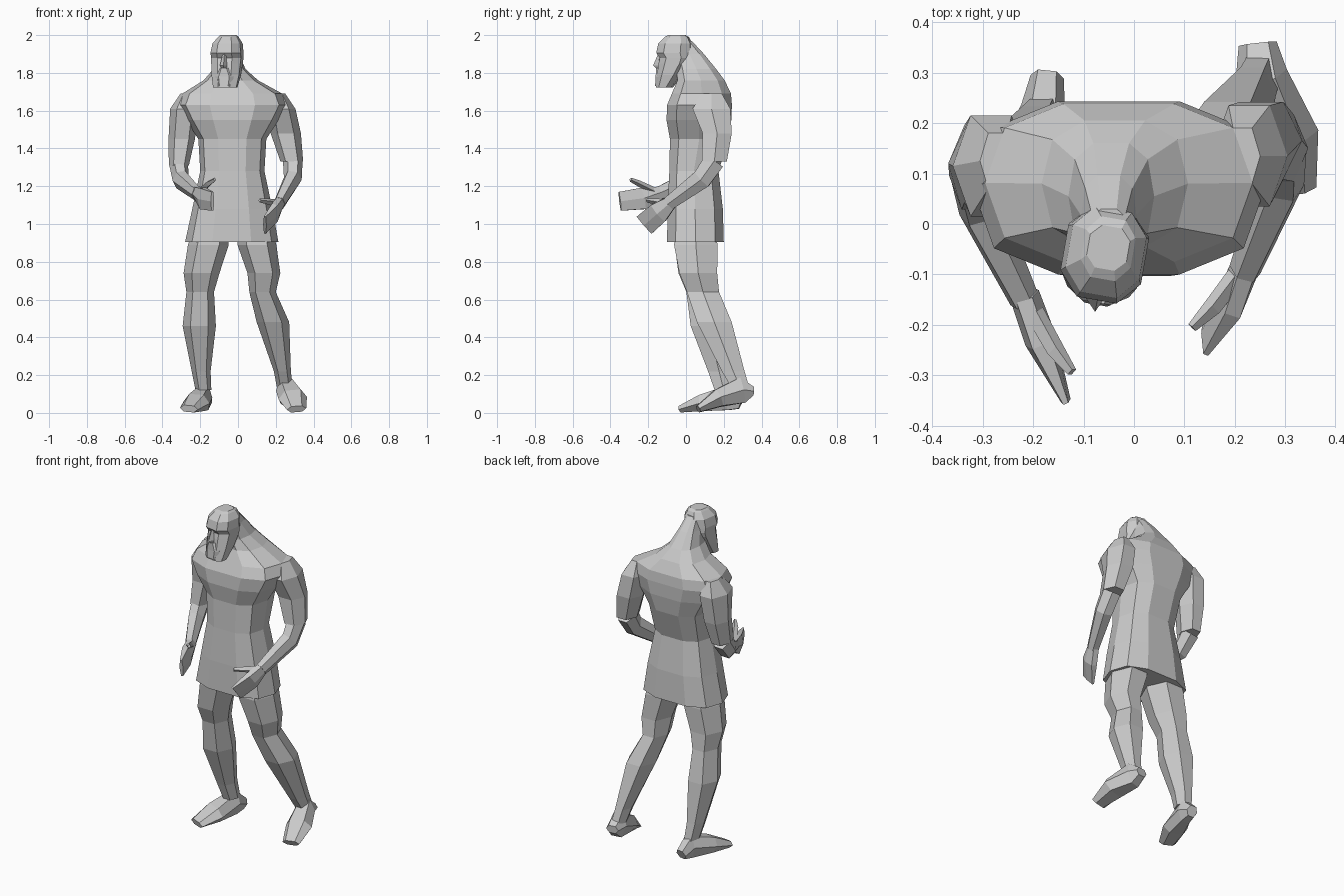
import bpy, bmesh
from math import sin, cos, pi, radians
from mathutils import Vector

X, Y, Z = Vector((1, 0, 0)), Vector((0, 1, 0)), Vector((0, 0, 1))


def ring(center, a, b, u, v, n, power=1.0, phase=0.0):
    """Rounded polygon whose half extents are exactly a along u and b along v."""
    pts = []
    for i in range(n):
        t = phase + 2 * pi * i / n
        s, c = sin(t), cos(t)
        s = abs(s) ** power * (1 if s > 0 else -1)
        c = abs(c) ** power * (1 if c > 0 else -1)
        pts.append((c, s))
    mx = max(abs(p[0]) for p in pts)
    my = max(abs(p[1]) for p in pts)
    return [Vector(center) + u * (a * p[0] / mx) + v * (b * p[1] / my) for p in pts]


def loft(name, rings):
    bm = bmesh.new()
    rows = [[bm.verts.new(p) for p in r] for r in rings]
    n = len(rows[0])
    for lo, hi in zip(rows, rows[1:]):
        for i in range(n):
            j = (i + 1) % n
            bm.faces.new((lo[i], lo[j], hi[j], hi[i]))
    bm.faces.new(rows[0])
    bm.faces.new(rows[-1])
    bmesh.ops.recalc_face_normals(bm, faces=bm.faces)
    me = bpy.data.meshes.new(name)
    bm.to_mesh(me)
    bm.free()
    ob = bpy.data.objects.new(name, me)
    bpy.context.collection.objects.link(ob)
    return ob


def stack(name, sections, n, power, yaw=0.0):
    """Horizontal rings: z, centre x, half width, front y, back y."""
    u = Vector((cos(yaw), sin(yaw), 0))
    v = Vector((-sin(yaw), cos(yaw), 0))
    out = []
    for z, cx, hx, y0, y1 in sections:
        mid = (y0 + y1) / 2
        # shift the ring so the whole stack turns about y = -0.06
        c = (cx - sin(yaw) * (mid + 0.06), mid, z)
        out.append(ring(c, hx, (y1 - y0) / 2, u, v, n, power, pi / 2 + pi / n))
    return loft(name, out)


def limb(name, sections, n=6, flat=False, power=0.9, phase=0.0):
    """Rings x, y, z, half width, half depth, following the path or kept level."""
    cs = [Vector(s[:3]) for s in sections]
    out = []
    for i, s in enumerate(sections):
        if flat:
            u, v = X, Y
        else:
            t = (cs[min(i + 1, len(cs) - 1)] - cs[max(i - 1, 0)]).normalized()
            u = (X - t * X.dot(t)).normalized()
            v = t.cross(u)
        out.append(ring(cs[i], s[3], s[4], u, v, n, power, phase))
    return loft(name, out)


# Tunic with chest, shoulders and sloping neck in one skin
stack("tunic_and_neck", [
    (0.905, -0.033, 0.247, -0.10, 0.20),
    (1.08, -0.03, 0.212, -0.098, 0.195),
    (1.28, -0.03, 0.17, -0.088, 0.172),
    (1.45, -0.03, 0.18, -0.085, 0.225),
    (1.55, -0.03, 0.245, -0.103, 0.24),
    (1.63, -0.03, 0.29, -0.10, 0.243),
    (1.69, -0.03, 0.265, -0.075, 0.238),
    (1.76, -0.038, 0.145, -0.045, 0.205),
    (1.82, -0.045, 0.085, -0.05, 0.16),
    (1.90, -0.05, 0.055, -0.06, 0.095),
    (1.97, -0.05, 0.038, -0.07, 0.03)], 10, 0.75)

# Head, beard and nose, turned slightly
yaw = radians(-10)
stack("head", [
    (1.722, -0.058, 0.062, -0.155, -0.075),
    (1.79, -0.058, 0.074, -0.148, -0.02),
    (1.85, -0.058, 0.078, -0.14, 0.02),
    (1.88, -0.058, 0.08, -0.133, 0.03),
    (1.905, -0.058, 0.081, -0.152, 0.03),
    (1.955, -0.056, 0.074, -0.142, 0.03),
    (1.99, -0.053, 0.05, -0.11, 0.012),
    (2.00, -0.053, 0.04, -0.09, -0.005)], 8, 0.8, yaw)
limb("nose", [
    (-0.072, -0.138, 1.90, 0.009, 0.010),
    (-0.077, -0.146, 1.84, 0.019, 0.028),
    (-0.075, -0.142, 1.825, 0.014, 0.018)], 4, True)
stack("moustache", [
    (1.73, -0.058, 0.04, -0.160, -0.12),
    (1.78, -0.058, 0.05, -0.156, -0.12),
    (1.825, -0.058, 0.025, -0.156, -0.12)], 6, 0.8, yaw)

# Arms (level rings above the elbow, path-following below), hands and thumbs
arms = {
    "left": (
        [(-0.27, 0.125, 1.69, 0.035, 0.055), (-0.283, 0.115, 1.61, 0.076, 0.10),
         (-0.298, 0.12, 1.45, 0.07, 0.077), (-0.313, 0.095, 1.31, 0.053, 0.066)],
        [(-0.315, 0.10, 1.32, 0.05, 0.055), (-0.303, 0.03, 1.235, 0.045, 0.05),
         (-0.217, -0.15, 1.16, 0.03, 0.033)],
        [(-0.217, -0.14, 1.165, 0.03, 0.033), (-0.185, -0.23, 1.135, 0.032, 0.057),
         (-0.135, -0.35, 1.12, 0.01, 0.05)],
        [(-0.20, -0.17, 1.175, 0.02, 0.02), (-0.155, -0.25, 1.215, 0.018, 0.016),
         (-0.123, -0.293, 1.235, 0.01, 0.011)]),
    "right": (
        [(0.215, 0.135, 1.69, 0.035, 0.055), (0.228, 0.135, 1.61, 0.076, 0.10),
         (0.253, 0.165, 1.48, 0.08, 0.077), (0.285, 0.15, 1.33, 0.06, 0.066)],
        [(0.290, 0.15, 1.335, 0.052, 0.055), (0.290, 0.085, 1.24, 0.048, 0.052),
         (0.22, -0.09, 1.11, 0.032, 0.036)],
        [(0.222, -0.08, 1.115, 0.03, 0.034), (0.195, -0.145, 1.06, 0.03, 0.057),
         (0.142, -0.22, 0.995, 0.01, 0.06)],
        [(0.205, -0.10, 1.11, 0.02, 0.02), (0.155, -0.165, 1.12, 0.018, 0.016),
         (0.115, -0.205, 1.125, 0.01, 0.011)]),
}
for side, (upper, fore, hand, thumb) in arms.items():
    limb(side + "_upper_arm", upper, 6, True)
    limb(side + "_forearm", fore)
    limb(side + "_hand", hand)
    limb(side + "_thumb", thumb, 4)

# Legs in a mid-step pose, with shoes
legs = {
    "left": (
        [(-0.145, 0.05, 0.98, 0.09, 0.10), (-0.157, 0.052, 0.89, 0.108, 0.112),
         (-0.193, 0.06, 0.74, 0.095, 0.10), (-0.20, 0.085, 0.64, 0.073, 0.083),
         (-0.205, 0.115, 0.46, 0.088, 0.09), (-0.195, 0.175, 0.22, 0.05, 0.058),
         (-0.183, 0.20, 0.12, 0.042, 0.048)],
        [(-0.172, 0.292, 0.05, 0.033, 0.03), (-0.18, 0.225, 0.08, 0.045, 0.065),
         (-0.22, 0.09, 0.055, 0.072, 0.044), (-0.26, -0.025, 0.022, 0.05, 0.018)]),
    "right": (
        [(0.09, 0.05, 0.98, 0.09, 0.10), (0.10, 0.052, 0.89, 0.103, 0.115),
         (0.137, 0.065, 0.74, 0.087, 0.10), (0.13, 0.09, 0.64, 0.07, 0.085),
         (0.185, 0.15, 0.48, 0.086, 0.092), (0.235, 0.25, 0.22, 0.045, 0.06),
         (0.247, 0.285, 0.14, 0.042, 0.048)],
        [(0.245, 0.357, 0.115, 0.038, 0.022), (0.252, 0.295, 0.12, 0.052, 0.068),
         (0.290, 0.17, 0.078, 0.077, 0.047), (0.31, 0.065, 0.02, 0.052, 0.018)]),
}
for side, (leg, foot) in legs.items():
    limb(side + "_leg", leg, 6, True)
    limb(side + "_shoe", foot, 6, False, 0.85)
